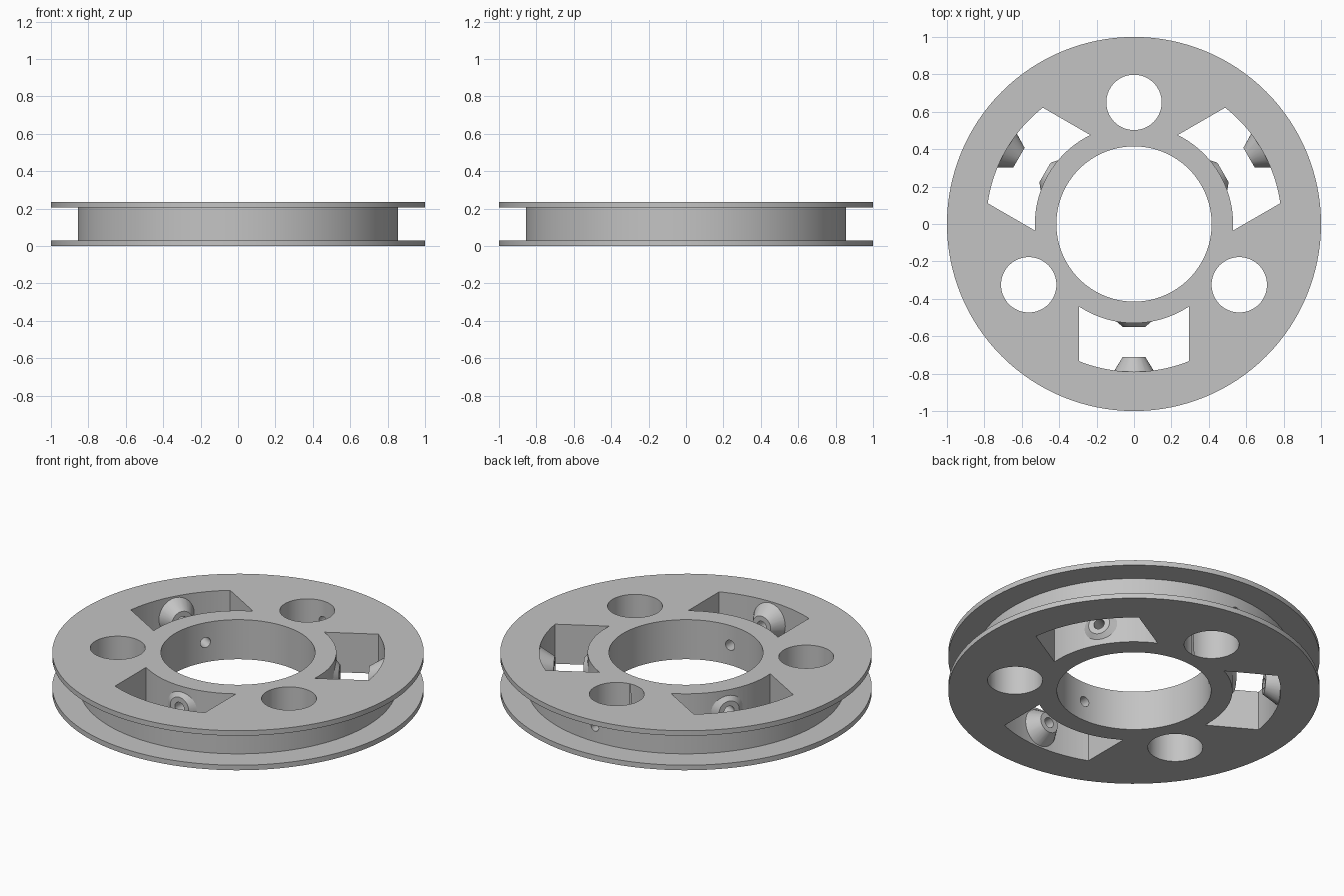
import bpy, bmesh, math
from mathutils import Matrix, Vector

if "Cube" in bpy.data.objects:
    bpy.data.objects.remove(bpy.data.objects["Cube"])

H, MID = 0.235, 0.1175          # overall height, mid plane
SPOKES = [30, 150, 270]         # window directions
ROUNDS = [90, 210, 330]         # round hole directions

grey = bpy.data.materials.new("plain grey")
grey.diffuse_color = (0.55, 0.55, 0.55, 1)
grey.use_nodes = True
grey.node_tree.nodes["Principled BSDF"].inputs["Base Color"].default_value = grey.diffuse_color


def make(name, bm):
    bmesh.ops.recalc_face_normals(bm, faces=bm.faces)
    me = bpy.data.meshes.new(name)
    bm.to_mesh(me)
    bm.free()
    ob = bpy.data.objects.new(name, me)
    bpy.context.collection.objects.link(ob)
    me.materials.append(grey)
    return ob


def lathe(name, profile, steps):
    """Closed ring from (radius, z) points."""
    bm = bmesh.new()
    rings = [[bm.verts.new((r * math.cos(t), r * math.sin(t), z)) for r, z in profile]
             for t in (2 * math.pi * i / steps for i in range(steps))]
    n = len(profile)
    for i in range(steps):
        a, b = rings[i], rings[(i + 1) % steps]
        for j in range(n):
            k = (j + 1) % n
            bm.faces.new((a[j], b[j], b[k], a[k]))
    return make(name, bm)


def prism(name, pts, z0, z1):
    bm = bmesh.new()
    f = bm.faces.new([bm.verts.new((x, y, z0)) for x, y in pts])
    top = bmesh.ops.extrude_face_region(bm, geom=[f])["geom"]
    bmesh.ops.translate(bm, vec=(0, 0, z1 - z0),
                        verts=[v for v in top if isinstance(v, bmesh.types.BMVert)])
    return make(name, bm)


def radial_cone(name, deg, d0, d1, r0, r1, steps=32):
    """Cone lying along a spoke direction, from distance d0 to d1."""
    t = math.radians(deg)
    m = (Matrix.Translation((0, 0, MID)) @ Matrix.Rotation(t, 4, 'Z')
         @ Matrix.Translation(((d0 + d1) / 2, 0, 0)) @ Matrix.Rotation(math.pi / 2, 4, 'Y'))
    bm = bmesh.new()
    bmesh.ops.create_cone(bm, cap_ends=True, segments=steps, radius1=r0, radius2=r1,
                          depth=d1 - d0, matrix=m)
    return make(name, bm)


def combine(base, tool, op):
    tool.hide_render = True
    mod = base.modifiers.new("bool", 'BOOLEAN')
    mod.operation, mod.object, mod.solver = op, tool, 'EXACT'
    bpy.context.view_layer.objects.active = base
    bpy.ops.object.modifier_apply(modifier=mod.name)
    bpy.data.objects.remove(tool)


# spool body with two flanges and an outer groove
wheel = lathe("grooved_wheel", [(0.415, 0), (1, 0), (1, 0.03), (0.855, 0.03),
                                (0.855, H - 0.03), (1, H - 0.03), (1, H), (0.415, H)], 128)

# straight-sided windows bounded by two arcs
W, RI, RO = 0.295, 0.53, 0.79


def arc(r, steps=20):
    a = math.asin(W / r)
    return [(r * math.cos(-a + 2 * a * i / steps), r * math.sin(-a + 2 * a * i / steps))
            for i in range(steps + 1)]


for deg in SPOKES:
    cutter = prism("window_cutter", arc(RO) + arc(RI)[::-1], -0.1, H + 0.1)
    cutter.data.transform(Matrix.Rotation(math.radians(deg), 4, 'Z'))
    combine(wheel, cutter, 'DIFFERENCE')

# round through holes
for deg in ROUNDS:
    t = math.radians(deg)
    c = Vector((0.65 * math.cos(t), 0.65 * math.sin(t)))
    pts = [(c.x + 0.148 * math.cos(a), c.y + 0.148 * math.sin(a))
           for a in (2 * math.pi * i / 64 for i in range(64))]
    combine(wheel, prism("hole_cutter", pts, -0.1, H + 0.1), 'DIFFERENCE')

# facing conical bosses in each window, bored along the spoke
for deg in SPOKES:
    combine(wheel, radial_cone("inner_boss", deg, 0.505, 0.55, 0.113, 0.06), 'UNION')
    combine(wheel, radial_cone("outer_boss", deg, 0.71, 0.80, 0.06, 0.115), 'UNION')
    combine(wheel, radial_cone("bore_cutter", deg, 0.35, 0.81, 0.03, 0.03, 24), 'DIFFERENCE')

# small tie hole from the groove into one round hole
combine(wheel, radial_cone("tie_cutter", 90, 0.7, 0.95, 0.025, 0.025, 24), 'DIFFERENCE')

bpy.ops.object.select_all(action='DESELECT')
wheel.select_set(True)
bpy.context.view_layer.objects.active = wheel
bpy.ops.object.shade_smooth_by_angle(angle=math.radians(25))
